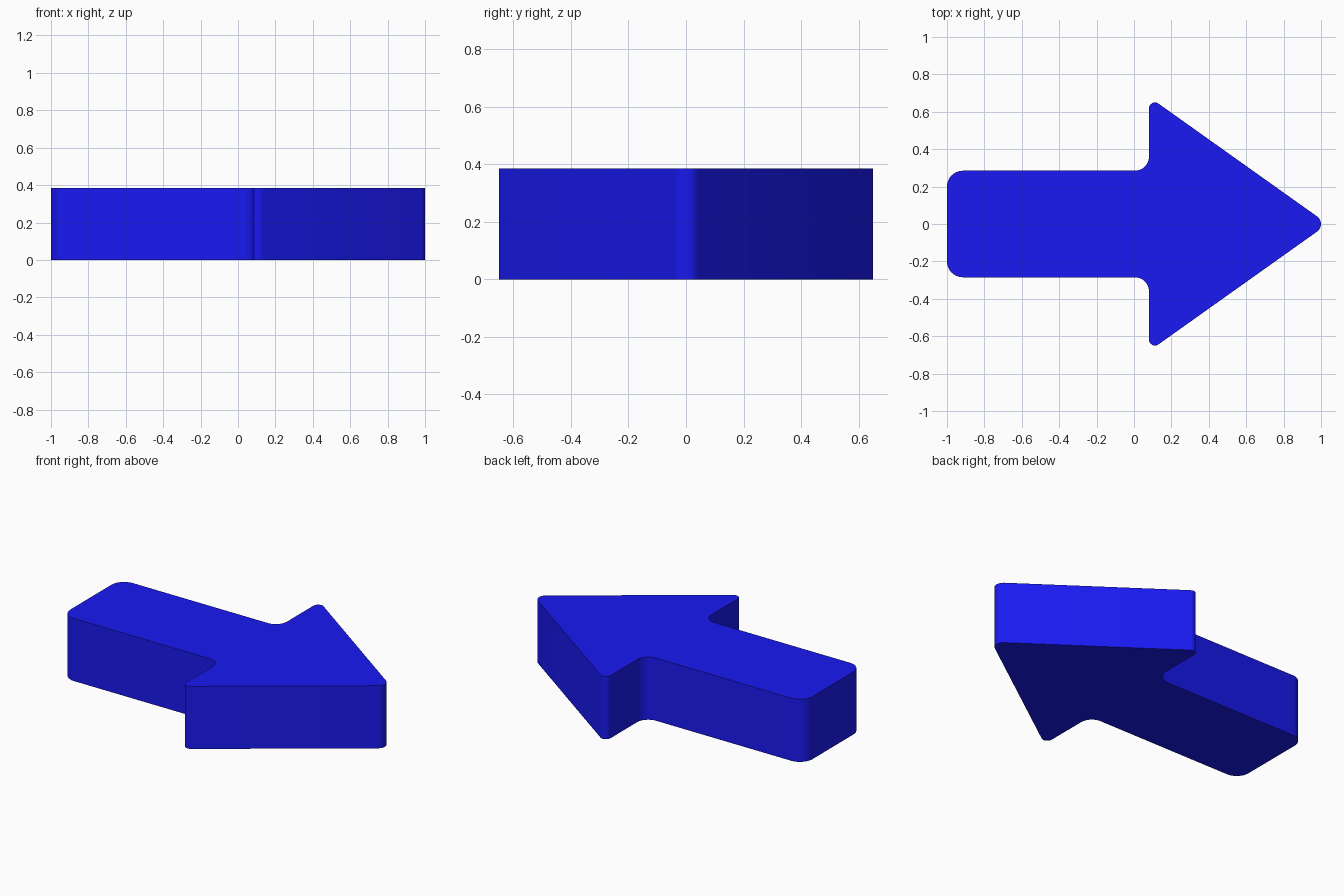
import bpy, bmesh, math
from mathutils import Vector

if "Cube" in bpy.data.objects:
    bpy.data.objects.remove(bpy.data.objects["Cube"])

HEIGHT = 0.385
STEPS = 8

# Upper half of the outline, tail to tip: (x, y, corner radius)
half = [(-1.0, 0.285, 0.085), (0.08, 0.285, 0.075), (0.08, 0.68, 0.032)]
tip = (1.036, 0.0, 0.05)
corners = half + [tip] + [(x, -y, r) for x, y, r in reversed(half)]


def fillet(prev, corner, nxt):
    """Arc points replacing one sharp corner."""
    p, r = Vector(corner[:2]), corner[2]
    a = (Vector(prev[:2]) - p).normalized()
    b = (Vector(nxt[:2]) - p).normalized()
    half_angle = a.angle(b) / 2
    centre = p + (a + b).normalized() * (r / math.sin(half_angle))
    start = p + a * (r / math.tan(half_angle)) - centre
    end = p + b * (r / math.tan(half_angle)) - centre
    sweep = start.angle(end)
    return [centre + (start * math.sin((1 - t) * sweep) + end * math.sin(t * sweep)) / math.sin(sweep)
            for t in (i / STEPS for i in range(STEPS + 1))]


outline = []
for i, c in enumerate(corners):
    outline += fillet(corners[i - 1], c, corners[(i + 1) % len(corners)])

# Extruded arrow slab
bm = bmesh.new()
face = bm.faces.new([bm.verts.new((p.x, p.y, 0)) for p in outline])
top = bmesh.ops.extrude_face_region(bm, geom=[face], use_keep_orig=True)
bmesh.ops.translate(bm, vec=(0, 0, HEIGHT),
                    verts=[g for g in top["geom"] if isinstance(g, bmesh.types.BMVert)])
bmesh.ops.recalc_face_normals(bm, faces=bm.faces)
mesh = bpy.data.meshes.new("arrow")
bm.to_mesh(mesh)
bm.free()
arrow = bpy.data.objects.new("arrow", mesh)
bpy.context.collection.objects.link(arrow)

# Blue finish
blue = bpy.data.materials.new("blue")
blue.diffuse_color = (0.01, 0.01, 0.9, 1)
blue.use_nodes = True
blue.node_tree.nodes["Principled BSDF"].inputs["Base Color"].default_value = blue.diffuse_color
mesh.materials.append(blue)

# Smooth rounded corners, crisp rims
bpy.context.view_layer.objects.active = arrow
arrow.select_set(True)
bpy.ops.object.shade_smooth_by_angle(angle=math.radians(30))
